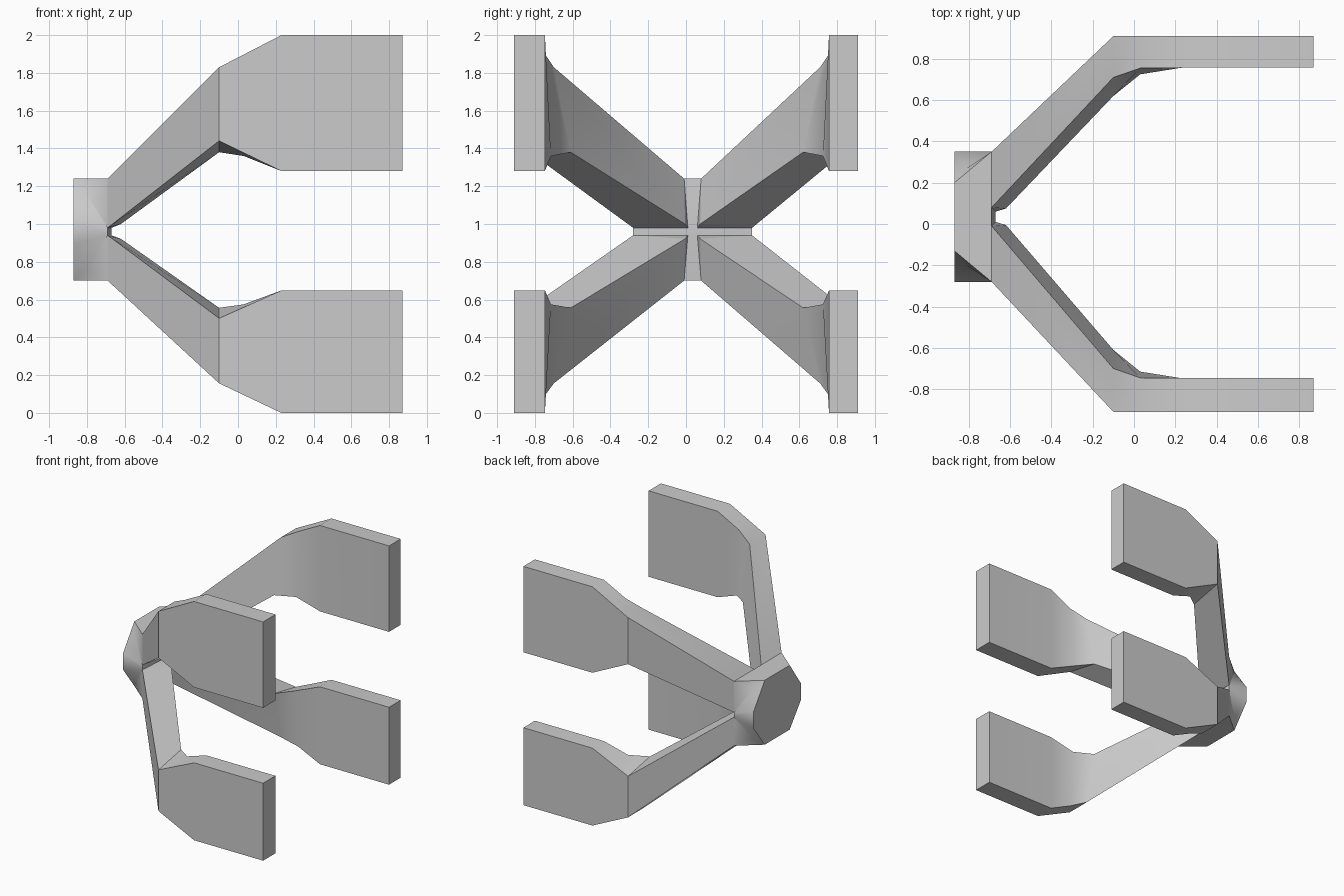
import bpy, bmesh, math

cube = bpy.data.objects.get("Cube")
if cube:
    bpy.data.objects.remove(cube, do_unlink=True)

grey = bpy.data.materials.new("plain grey")
grey.use_nodes = True
colour = (0.6, 0.6, 0.6, 1)
grey.diffuse_color = colour
grey.node_tree.nodes["Principled BSDF"].inputs["Base Color"].default_value = colour


def place(p, side, level):
    """Carry a point of the upper back quarter over to another quarter."""
    x, y, z = p
    if side < 0:
        y = -(y - (0.07 if y < 0.5 else 0.01 if y < 0.9 else 0))
    if level < 0:
        bend = 0.015 if 1.25 < z < 1.5 else 0
        z = 0.94 - (z - 0.98) * 0.922 - bend
    return x, y, z


def build(name, faces):
    bm = bmesh.new()
    for f in faces:
        bm.faces.new([bm.verts.new(p) for p in f])
    bmesh.ops.remove_doubles(bm, verts=bm.verts, dist=0.0005)
    bmesh.ops.recalc_face_normals(bm, faces=bm.faces)
    mesh = bpy.data.meshes.new(name)
    bm.to_mesh(mesh)
    bm.free()
    mesh.materials.append(grey)
    ob = bpy.data.objects.new(name, mesh)
    bpy.context.collection.objects.link(ob)
    bpy.ops.object.select_all(action='DESELECT')
    ob.select_set(True)
    bpy.context.view_layer.objects.active = ob
    bpy.ops.object.shade_smooth_by_angle(angle=math.radians(30))


# Arm sections: outer top, outer bottom, inner bottom, inner top
root = [(-.69, .35, 1.24), (-.69, .35, .98), (-.62, .075, 1.0), (-.69, .08, 1.24)]
sections = [
    root,
    [(-.1, .91, 1.83), (-.1, .91, 1.44), (-.1, .62, 1.38), (-.1, .71, 1.83)],
    [(.03, .91, 1.897), (.03, .91, 1.377), (.03, .725, 1.36), (.03, .755, 1.897)],
] + [[(x, .91, 2), (x, .91, 1.28), (x, .757, 1.28), (x, .757, 2)] for x in (.23, .87)]

quarters = [(1, 1, "upper_back"), (-1, 1, "upper_front"),
            (1, -1, "lower_back"), (-1, -1, "lower_front")]

# Four arms ending in flat plates
for side, level, label in quarters:
    rings = [[place(p, side, level) for p in s] for s in sections]
    faces = [rings[-1]]
    for a, b in zip(rings, rings[1:]):
        for i in range(4):
            j = (i + 1) % 4
            faces.append([a[i], a[j], b[j], b[i]])
    build(label + "_arm", faces)

# Hub joining the arms, with a dented chamfer in each quarter
ot, ob, ib, it = root
a, b = (-.87, .2, 1.24), (-.87, .35, 1.03)
dent, core = (-.81, .27, 1.17), (-.67, .06, .98)
hub = []
for side, level, label in quarters:
    for tri in ((a, b, dent), (b, ob, dent), (ob, ot, dent), (ot, a, dent),
                (ob, ib, core), (it, core, ib)):
        hub.append([place(p, side, level) for p in tri])
for level in (1, -1):
    for strip in ((a, ot, it), (it, core)):
        hub.append([place(p, 1, level) for p in strip]
                   + [place(p, -1, level) for p in reversed(strip)])
for side in (1, -1):
    for strip in ((b, ob), (ob, core)):
        hub.append([place(p, side, 1) for p in strip]
                   + [place(p, side, -1) for p in reversed(strip)])
hub.append([place(core, s, l) for s, l in ((1, 1), (-1, 1), (-1, -1), (1, -1))])
hub.append([place(p, s, l) for p, s, l in (
    (a, 1, 1), (b, 1, 1), (b, 1, -1), (a, 1, -1),
    (a, -1, -1), (b, -1, -1), (b, -1, 1), (a, -1, 1))])
build("hub", hub)
